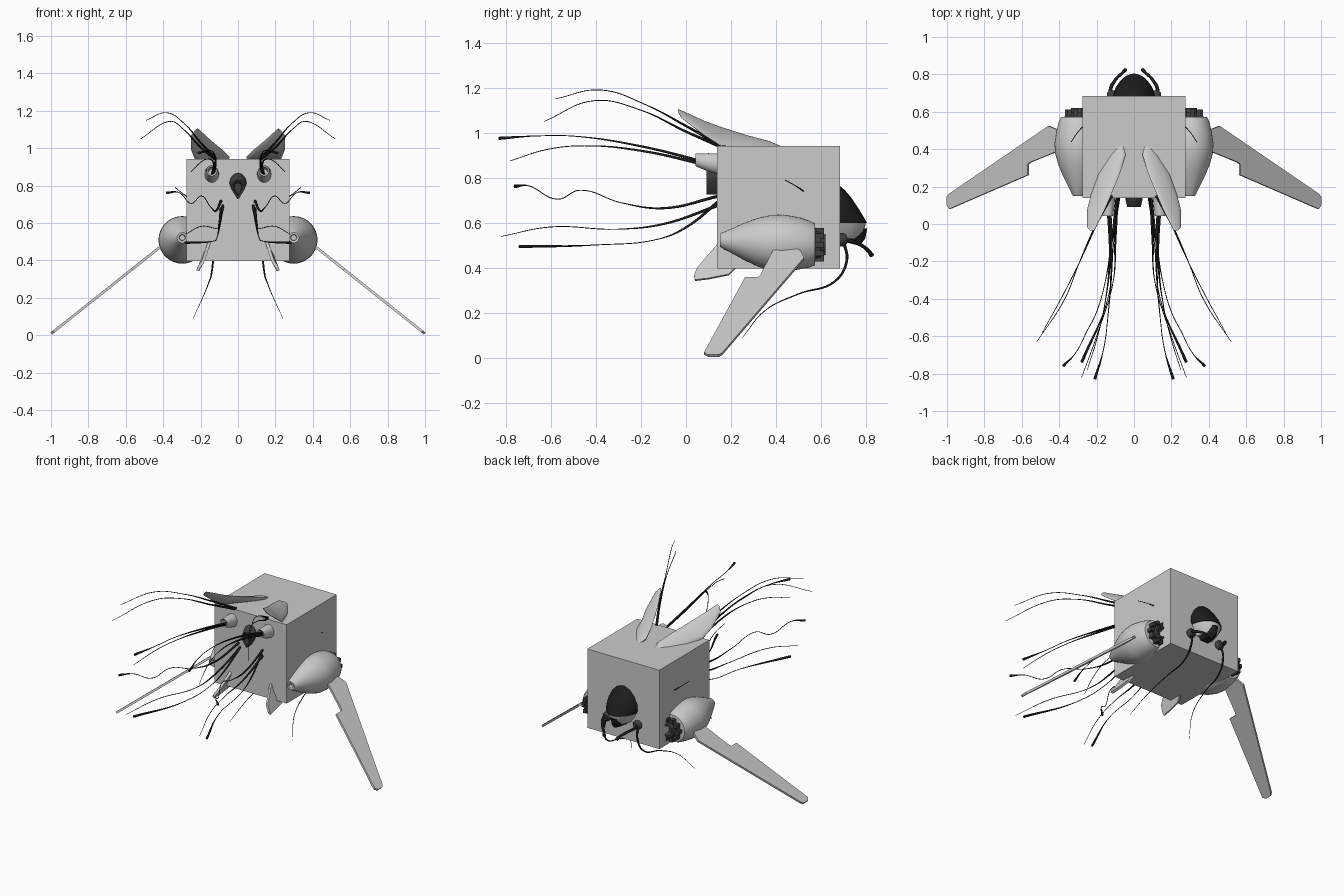
import bpy, bmesh, math
from mathutils import Vector

if "Cube" in bpy.data.objects:
    bpy.data.objects.remove(bpy.data.objects["Cube"])


def material(name, v):
    m = bpy.data.materials.new(name)
    m.diffuse_color = (v, v, v, 1)
    m.use_nodes = True
    m.node_tree.nodes["Principled BSDF"].inputs["Base Color"].default_value = m.diffuse_color
    return m


BLACK = material("black", 0.012)
DARK = material("dark_grey", 0.05)


def finish(name, bm, mat=None, smooth=True):
    bmesh.ops.recalc_face_normals(bm, faces=bm.faces[:])
    me = bpy.data.meshes.new(name)
    bm.to_mesh(me)
    bm.free()
    ob = bpy.data.objects.new(name, me)
    bpy.context.collection.objects.link(ob)
    if mat:
        me.materials.append(mat)
    if smooth:
        bpy.ops.object.select_all(action='DESELECT')
        ob.select_set(True)
        bpy.context.view_layer.objects.active = ob
        bpy.ops.object.shade_smooth_by_angle(angle=math.radians(40))
    return ob


def loft(name, rings, mat=None):
    bm = bmesh.new()
    vs = [[bm.verts.new(p) for p in r] for r in rings]
    n = len(rings[0])
    for a, b in zip(vs, vs[1:]):
        for i in range(n):
            j = (i + 1) % n
            bm.faces.new((a[i], a[j], b[j], b[i]))
    bm.faces.new(vs[0])
    bm.faces.new(vs[-1])
    return finish(name, bm, mat)


def circle_y(x, y, z, rx, rz=None, n=32):
    rz = rz or rx
    return [(x + rx * math.cos(t), y, z + rz * math.sin(t))
            for t in (2 * math.pi * i / n for i in range(n))]


def plate(name, pts, thick, mat=None):
    bm = bmesh.new()
    f = bm.faces.new([bm.verts.new(p) for p in pts])
    f.normal_update()
    nrm = f.normal.copy()
    ext = bmesh.ops.extrude_face_region(bm, geom=[f])
    new = [v for v in ext["geom"] if isinstance(v, bmesh.types.BMVert)]
    bmesh.ops.translate(bm, verts=new, vec=nrm * thick)
    bmesh.ops.translate(bm, verts=bm.verts[:], vec=-nrm * thick / 2)
    return finish(name, bm, mat, False)


def box(name, lo, hi, mat=None):
    x0, y0, z0 = lo
    x1, y1, z1 = hi
    rings = [[(x0, y0, z), (x1, y0, z), (x1, y1, z), (x0, y1, z)] for z in (z0, z1)]
    return loft(name, rings, mat)


def tube(name, pts, radii, mat=BLACK):
    cu = bpy.data.curves.new(name, 'CURVE')
    cu.dimensions = '3D'
    cu.bevel_depth = 1
    cu.bevel_resolution = 1
    cu.resolution_u = 8
    cu.use_fill_caps = True
    sp = cu.splines.new('BEZIER')
    sp.bezier_points.add(len(pts) - 1)
    for b, p, r in zip(sp.bezier_points, pts, radii):
        b.co = p
        b.radius = r
        b.handle_left_type = b.handle_right_type = 'AUTO'
    cu.materials.append(mat)
    ob = bpy.data.objects.new(name, cu)
    bpy.context.collection.objects.link(ob)


def mx(s, pts):
    return [(s * x, y, z) for x, y, z in pts]


# Body block
box("body", (-.275, .138, .398), (.275, .684, .942))

# Rear canopy: half-oval slices stacked in z (z, half width, y reach)
def dome_ring(z, w, y):
    arc = [(w * math.cos(t), .67 + (y - .67) * math.sin(t), z)
           for t in (math.pi * i / 20 for i in range(21))]
    return arc + [(0, .66, z)]

loft("rear_canopy", [dome_ring(*r) for r in (
    (.762, .02, .685), (.745, .055, .705), (.71, .085, .735), (.66, .108, .768),
    (.62, .112, .792), (.60, .105, .803))], BLACK)
loft("canopy_chin", [dome_ring(*r) for r in (
    (.60, .10, .798), (.565, .085, .79), (.53, .06, .765))])
loft("chin_tip", [dome_ring(*r) for r in (
    (.575, .05, .805), (.53, .045, .795), (.51, .03, .78))], BLACK)

# Front exhaust: dark teardrop opening
def teardrop(y, z, s, h):
    pts = []
    for i in range(24):
        t = 2 * math.pi * i / 24
        w = math.cos(t) * (1 if math.sin(t) > 0 else (1 + math.sin(t)) ** .5)
        pts.append((s * w, y, z + (h * .4 if math.sin(t) > 0 else h * .6) * math.sin(t)))
    return pts

loft("front_exhaust", [teardrop(.17, .815, .046, .145), teardrop(.13, .81, .045, .14),
                       teardrop(.09, .79, .036, .105), teardrop(.095, .79, .026, .08),
                       teardrop(.13, .79, .02, .06)], DARK)

for s in (-1, 1):
    side = "left" if s < 0 else "right"

    # Engine pods (y, centre z, radius)
    loft(side + "_pod", [circle_y(s * .298, y, z, r, n=40) for y, z, r in (
        (.175, .522, .014), (.153, .522, .017), (.151, .522, .028), (.16, .522, .034),
        (.2, .52, .053), (.26, .517, .083), (.32, .514, .108), (.38, .511, .124),
        (.43, .51, .127), (.5, .509, .116), (.55, .506, .103), (.572, .505, .092),
        (.575, .505, .06))])
    loft(side + "_nozzle", [circle_y(s * .292, y, .503, r) for y, r in (
        (.56, .07), (.6, .064), (.6, .05), (.62, .044), (.62, .032), (.58, .026))], DARK)
    for i in range(10):
        t = 2 * math.pi * i / 10
        x, z = s * .292 + .066 * math.cos(t), .503 + .066 * math.sin(t)
        box(side + "_nozzle_tooth", (x - .012, .565, z - .012), (x + .012, .612, z + .012), DARK)

    # Downswept wings
    wing = [(.38, .47), (.42, .51), (.455, .524), (.985, .162), (.998, .145), (.998, .1),
            (.985, .08), (.565, .262), (.565, .32), (.552, .33), (.38, .4)]
    plate(side + "_wing", [(s * x, y, .795 * (1 - x) + .008) for x, y in wing], .014)

    # Upper petal fins: lens sections from outer edge to inner edge
    rings = []
    for y, xo, zo, xi, zi, th in (
            (-.036, -.232, 1.092, -.214, 1.105, .003), (-.02, -.25, 1.066, -.205, 1.098, .007),
            (.08, -.25, .99, -.155, 1.052, .012), (.15, -.232, .945, -.125, 1.026, .015),
            (.27, -.19, .932, -.075, .985, .018), (.37, -.13, .925, -.045, .955, .018),
            (.425, -.09, .92, -.06, .935, .01)):
        o, i_ = Vector((xo, zo)), Vector((xi, zi))
        c, a = (o + i_) / 2, (i_ - o) / 2
        nrm = Vector((-a.y, a.x)).normalized() * th
        ring = []
        for k in range(16):
            t = 2 * math.pi * k / 16
            p = c + a * math.cos(t) + nrm * math.sin(t)
            ring.append((-s * p.x, y, p.y))
        rings.append(ring)
    loft(side + "_upper_fin", rings)

    # Lower small fins
    plate(side + "_lower_fin", mx(s, [
        (.15, .145, .51), (.185, .05, .40), (.208, .036, .365), (.216, .04, .345),
        (.211, .1, .352), (.204, .19, .37), (.19, .225, .405), (.15, .225, .51)]), .016)

    # Front shell sleeves that hold the upper tendrils
    loft(side + "_shell", [circle_y(s * .14, y, z, rx, rz, 20) for y, z, rx, rz in (
        (.17, .858, .04, .05), (.1, .868, .036, .041), (.042, .88, .028, .028),
        (.046, .88, .02, .02), (.1, .87, .018, .018))])

    # Trailing tendrils: thick roots, thin middles, some with bulb tips
    tendrils = [
        [(.12, .15, .945), (.2, 0, 1.03), (.28, -.18, 1.125), (.38, -.38, 1.19), (.49, -.58, 1.15)],
        [(.12, .15, .94), (.2, 0, 1.005), (.29, -.2, 1.10), (.37, -.4, 1.143), (.52, -.63, 1.05)],
        [(.13, .12, .86), (.12, -.2, .94), (.14, -.5, .985), (.165, -.68, .985), (.21, -.83, .975)],
        [(.14, .12, .85), (.13, -.2, .92), (.16, -.45, .942), (.2, -.62, .925), (.25, -.78, .875)],
        [(.09, .15, .72), (.12, -.1, .665), (.15, -.29, .69), (.2, -.47, .745), (.25, -.57, .705),
         (.32, -.7, .765), (.38, -.76, .762)],
        [(.09, .15, .68), (.1, -.1, .595), (.11, -.3, .572), (.2, -.6, .582), (.28, -.82, .54)],
        [(.08, .15, .7), (.1, 0, .58), (.11, -.115, .53), (.14, -.4, .502), (.28, -.74, .495)],
    ]
    for k, pts in enumerate(tendrils):
        n = len(pts)
        tip = .008 if k in (2, 4, 6) else .0015
        radii = [.008, .0055] + [.0022] * (n - 3) + [tip]
        tube(side + "_tendril", mx(s, pts), radii)

    # Rear mandible, joint knob, hanging hose
    tube(side + "_mandible", mx(s, [(.10, .67, .54), (.125, .71, .525), (.10, .77, .505),
                                    (.06, .81, .475), (.045, .825, .455)]),
         [.01, .011, .009, .009, .011])
    loft(side + "_knob", [circle_y(s * .115, y, .525, r, n=16) for y, r in (
        (.67, .03), (.7, .03), (.715, .018))], DARK)
    tube(side + "_hose", mx(s, [(.12, .7, .52), (.13, .713, .43), (.14, .66, .34), (.155, .5, .285),
                                (.185, .35, .21), (.24, .25, .09)]),
         [.007, .006, .005, .003, .002, .001])

    # Side antenna
    tube(side + "_antenna", mx(s, [(.335, .44, .79), (.305, .485, .765), (.265, .53, .735)]),
         [.002, .002, .003])
